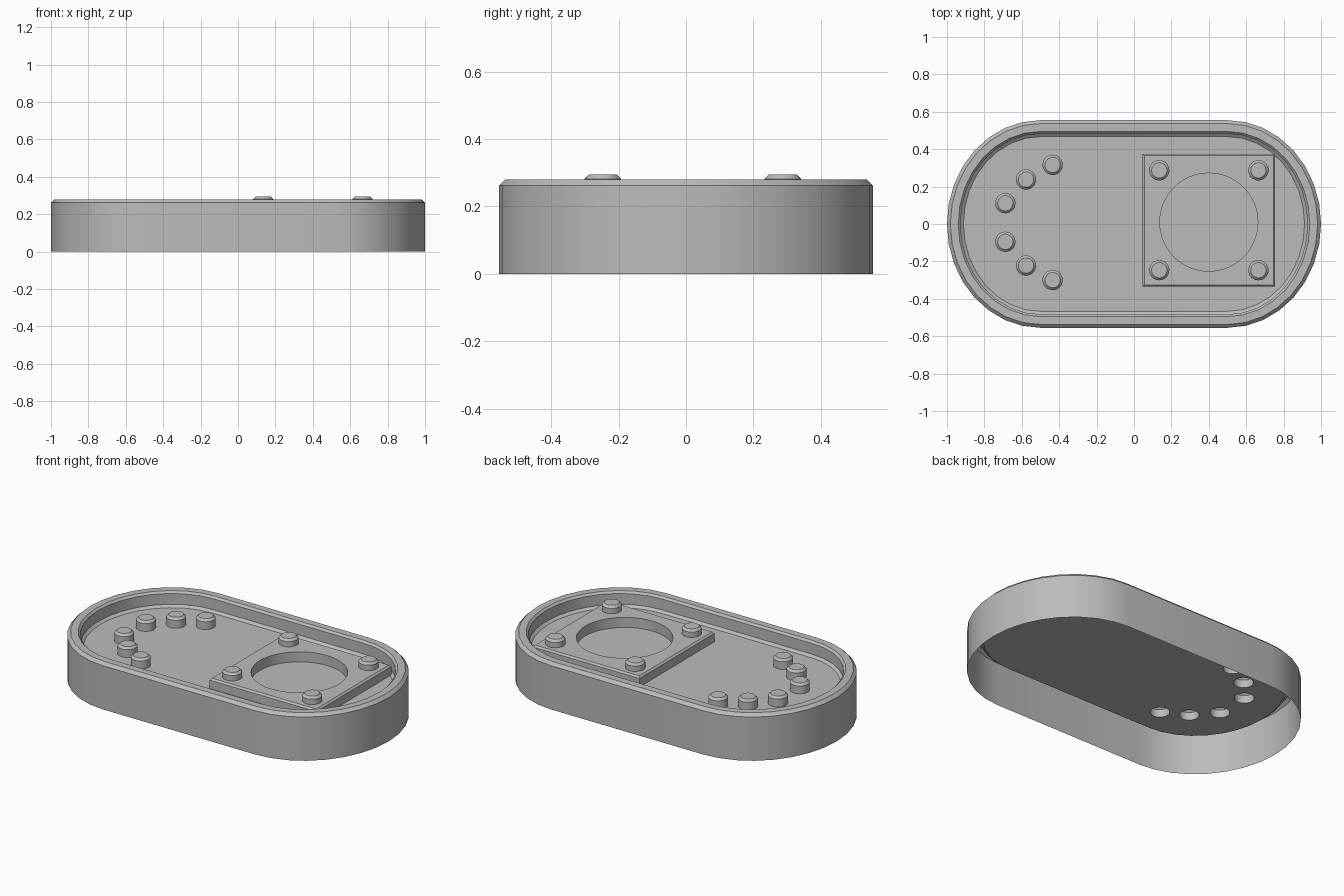
import bpy, bmesh
from math import sin, cos, pi, radians

cube = bpy.data.objects.get("Cube")
if cube:
    bpy.data.objects.remove(cube, do_unlink=True)

grey = bpy.data.materials.new("plain grey")
grey.use_nodes = True
colour = (0.5, 0.5, 0.5, 1)
grey.diffuse_color = colour
grey.node_tree.nodes["Principled BSDF"].inputs["Base Color"].default_value = colour

FLOOR, PLATE_TOP, RIM_TOP, TOP = 0.19, 0.25, 0.28, 0.295


def stadium(inset, z, steps=16):
    """Long rounded outline, counter-clockwise."""
    points = []
    for side in (1, -1):
        for i in range(steps + 1):
            a = -pi / 2 + pi * i / steps
            points.append((side * (0.5 + (0.5 - inset) * cos(a)),
                           side * (0.555 - inset) * sin(a), z))
    return points


def circle(x, y, r, z, steps=32):
    return [(x + r * cos(2 * pi * i / steps), y + r * sin(2 * pi * i / steps), z)
            for i in range(steps)]


def square(x, y, half, z):
    return [(x + sx * half, y + sy * half, z)
            for sx, sy in ((-1, -1), (1, -1), (1, 1), (-1, 1))]


def skin(bm, loops):
    """Join successive loops with quads; return the vertex rings."""
    rings = [[bm.verts.new(p) for p in loop] for loop in loops]
    for a, b in zip(rings, rings[1:]):
        for i in range(len(a)):
            j = (i + 1) % len(a)
            bm.faces.new((a[i], a[j], b[j], b[i]))
    return rings


def fill_between(bm, rings):
    """Flat face bounded by an outer ring and holes."""
    edges = [bm.edges.get((r[i - 1], r[i])) for r in rings for i in range(len(r))]
    bmesh.ops.triangle_fill(bm, edges=edges, use_beauty=True, normal=(0, 0, 1))


def peg_loops(x, y, base, top):
    return [circle(x, y, 0.054, base), circle(x, y, 0.054, top - 0.013),
            circle(x, y, 0.041, top)]


def finish(bm, name):
    bmesh.ops.recalc_face_normals(bm, faces=bm.faces)
    bm.normal_update()
    highest = max(bm.faces, key=lambda f: abs(f.normal.z) * f.calc_center_median().z)
    if highest.normal.z < 0:
        bmesh.ops.reverse_faces(bm, faces=bm.faces)
    mesh = bpy.data.meshes.new(name)
    bm.to_mesh(mesh)
    bm.free()
    obj = bpy.data.objects.new(name, mesh)
    bpy.context.collection.objects.link(obj)
    mesh.materials.append(grey)
    bpy.ops.object.select_all(action='DESELECT')
    obj.select_set(True)
    bpy.context.view_layer.objects.active = obj
    bpy.ops.object.shade_smooth_by_angle(angle=radians(30))


# Open-bottomed tray: outer wall, rim, inner wall and floor with hollow pegs
bm = bmesh.new()
profile = [(0, 0), (0, RIM_TOP - 0.018), (0.018, RIM_TOP), (0.06, RIM_TOP),
           (0.072, RIM_TOP - 0.012), (0.072, FLOOR + 0.013), (0.088, FLOOR)]
wall = skin(bm, [stadium(inset, z) for inset, z in profile])
borders = [wall[-1]]
for x, dy in ((-0.435, 0.308), (-0.577, 0.23), (-0.688, 0.103)):
    for side in (1, -1):
        peg = skin(bm, peg_loops(x, 0.008 + side * dy, FLOOR, PLATE_TOP))
        bm.faces.new(peg[-1])
        borders.append(peg[0])
fill_between(bm, borders)
finish(bm, "tray")

# Square mounting plate with a round opening
PX, PY = 0.4, 0.02
bm = bmesh.new()
sides = skin(bm, [square(PX, PY, 0.355, FLOOR), square(PX, PY, 0.355, PLATE_TOP - 0.01),
                  square(PX, PY, 0.345, PLATE_TOP)])
bore = skin(bm, [circle(PX, 0.01, 0.262, PLATE_TOP, 64), circle(PX, 0.01, 0.262, FLOOR, 64)])
fill_between(bm, [sides[-1], bore[0]])
finish(bm, "mounting_plate")

# Corner pegs on the plate
for sx, side in ((-1, "right"), (1, "left")):
    for sy, end in ((-1, "front"), (1, "back")):
        bm = bmesh.new()
        peg = skin(bm, peg_loops(PX + sx * 0.265, PY + sy * 0.267, PLATE_TOP, TOP))
        bm.faces.new(peg[-1])
        finish(bm, f"plate_peg_{end}_{side}")
